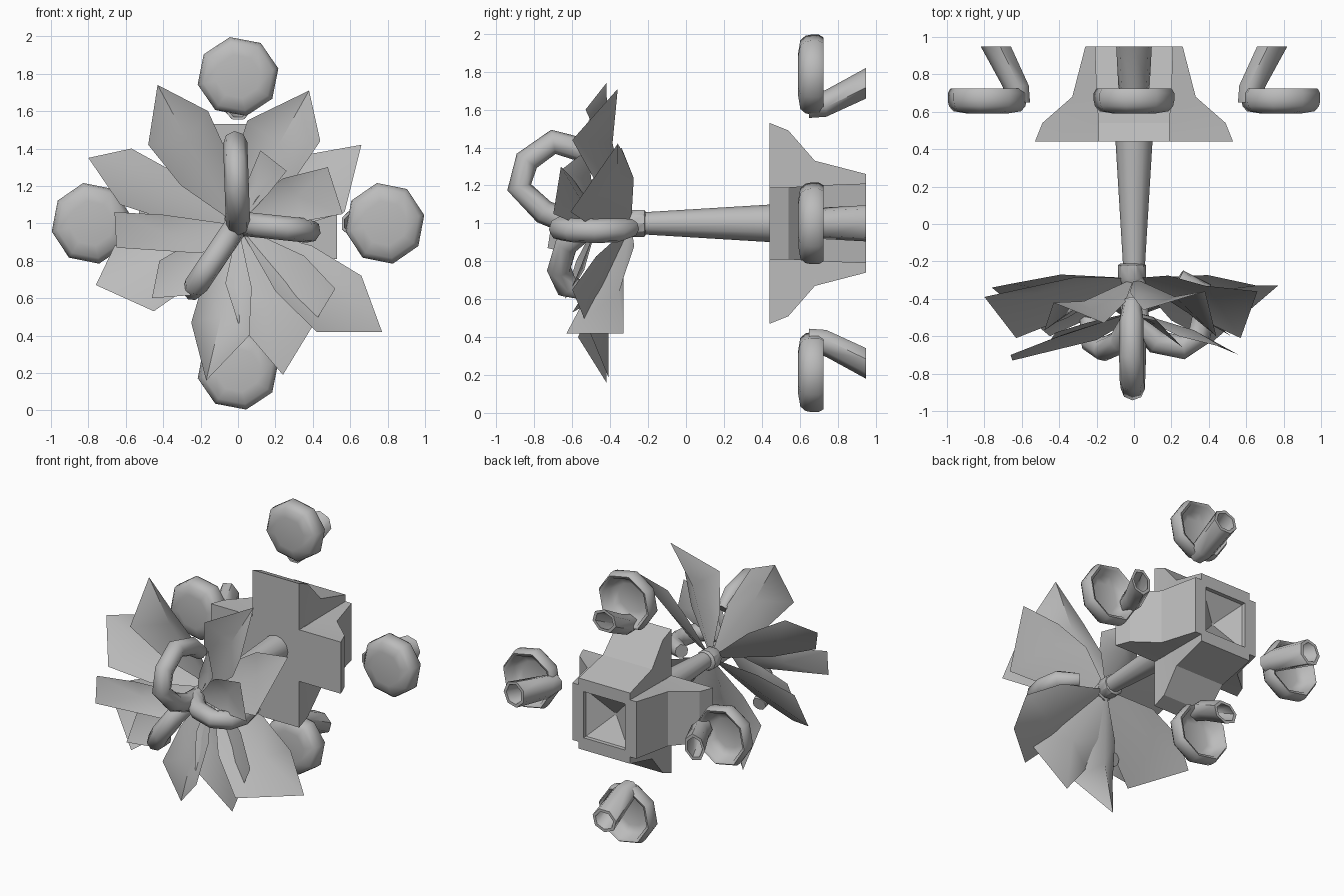
import bpy, bmesh, math
from mathutils import Vector

cube = bpy.data.objects.get("Cube")
if cube:
    bpy.data.objects.remove(cube, do_unlink=True)

grey = bpy.data.materials.new("plain grey")
grey.use_nodes = True
COLOR = (0.5, 0.5, 0.5, 1)
grey.diffuse_color = COLOR
grey.node_tree.nodes["Principled BSDF"].inputs["Base Color"].default_value = COLOR


def place(r, t, y, angle):
    """Point at radius r and sideways offset t, turned about the stem axis."""
    a = math.radians(angle)
    c, s = math.cos(a), math.sin(a)
    return Vector((r * c - t * s, y, 1 + r * s + t * c))


def finish(name, bm, sharp=35):
    bmesh.ops.recalc_face_normals(bm, faces=bm.faces)
    mesh = bpy.data.meshes.new(name)
    bm.to_mesh(mesh)
    bm.free()
    mesh.materials.append(grey)
    obj = bpy.data.objects.new(name, mesh)
    bpy.context.collection.objects.link(obj)
    bpy.ops.object.select_all(action='DESELECT')
    obj.select_set(True)
    bpy.context.view_layer.objects.active = obj
    bpy.ops.object.shade_smooth_by_angle(angle=math.radians(sharp))


def loft(name, rings, sharp=35, closed=False):
    """Skin a row of equal rings, capping the ends or joining them."""
    bm = bmesh.new()
    rows = [[bm.verts.new(p) for p in ring] for ring in rings]
    n = len(rows[0])
    pairs = list(zip(rows, rows[1:]))
    if closed:
        pairs.append((rows[-1], rows[0]))
    else:
        bm.faces.new(rows[0])
        bm.faces.new(rows[-1])
    for a, b in pairs:
        for i in range(n):
            j = (i + 1) % n
            bm.faces.new((a[i], a[j], b[j], b[i]))
    finish(name, bm, sharp)


def ellipse(r, y, rr, rt, sides, angle, phase=0.0):
    """Ring around a radial centre line."""
    turn = [2 * math.pi * i / sides + phase for i in range(sides)]
    return [place(r + rr * math.cos(u), rt * math.sin(u), y, angle) for u in turn]


def square(h, y):
    return [place(h * a, h * b, y, 0) for a, b in ((1, 1), (-1, 1), (-1, -1), (1, -1))]


# Socket: square core with a sunken pyramid in the back
loft("socket_core", [square(0.19, 0.44), square(0.2, 0.94), square(0.17, 0.94),
                     square(0.17, 0.92), square(0.01, 0.82)], 10)

# Four flared socket fins and four hollow cups with their tubes
FIN = ((0.53, 0.19, 0.44), (0.49, 0.19, 0.54), (0.33, 0.2, 0.68), (0.26, 0.21, 0.95))
CUP = ((0.55, 0.592), (0.86, 0.603), (0.97, 0.63), (1, 0.66), (1, 0.7), (0.93, 0.725),
       (0.83, 0.715), (0.75, 0.65), (0.5, 0.63))
TUBE = ((0.61, 0.65, 0.06), (0.63, 0.74, 0.075), (0.735, 0.95, 0.085))
for side, angle in (("left", 0), ("upper", 90), ("right", 180), ("lower", 270)):
    loft(side + "_socket_fin",
         [[place(r, w, y, angle), place(r, -w, y, angle),
           place(0.17, -w, y, angle), place(0.17, w, y, angle)] for r, w, y in FIN], 10)
    loft(side + "_cup", [ellipse(0.785, y, 0.215 * s, 0.22 * s, 8, angle, 0.2)
                         for s, y in CUP], 60)
    outer = [ellipse(r, y, s, s * 1.15, 7, angle) for r, y, s in TUBE]
    inner = [ellipse(r, y, s * 0.75, s * 0.88, 7, angle) for r, y, s in reversed(TUBE)]
    loft(side + "_cup_tube", outer + inner, 60, closed=True)

# Stem and its collar
loft("stem", [ellipse(0, y, r, r, 12, 0)
              for y, r in ((-0.3, 0.055), (-0.2, 0.06), (0.46, 0.1))])
loft("stem_collar", [ellipse(-0.01, y, r, r, 10, 0)
                     for y, r in ((-0.33, 0.05), (-0.29, 0.075), (-0.22, 0.075), (-0.21, 0.06))])


def petal(name, base_y, bulge, front, tip, back):
    """Cupped blade from the flower centre with a crease down the middle."""
    base = Vector((0, base_y, 0.99))
    front, tip, back = Vector(front), Vector(tip), Vector(back)
    middle = (front + back + tip + base) / 4 + Vector((0, 0.04, 0))
    across = (front - back) * bulge
    near_front = base.lerp(front, 0.55) + across
    near_back = base.lerp(back, 0.55) - across
    bm = bmesh.new()
    rim = [bm.verts.new(p) for p in (base, near_front, front, tip, back, near_back)]
    hub = bm.verts.new(middle)
    for i, v in enumerate(rim):
        bm.faces.new((v, rim[(i + 1) % len(rim)], hub))
    finish(name, bm, 60)


# Outer petals: forward corner, tip, rear corner
OUTER = (
    ((-0.48, -0.57, 1.42), (-0.43, -0.42, 1.74), (-0.16, -0.53, 1.6)),
    ((0.44, -0.6, 1.44), (0.38, -0.36, 1.71), (0.05, -0.46, 1.55)),
    ((0.57, -0.61, 1.06), (0.66, -0.36, 1.42), (0.38, -0.33, 1.37)),
    ((0.42, -0.63, 0.42), (0.77, -0.33, 0.42), (0.66, -0.33, 0.72)),
    ((0.52, -0.6, 0.65), (0.24, -0.41, 0.19), (0.0, -0.5, 0.47)),
    ((-0.25, -0.52, 0.47), (-0.17, -0.42, 0.16), (0.06, -0.57, 0.4)),
    ((-0.45, -0.6, 0.53), (-0.76, -0.34, 0.67), (-0.66, -0.32, 0.88)),
    ((-0.63, -0.61, 1.1), (-0.8, -0.39, 1.35), (-0.57, -0.34, 1.4)),
)
for i, corners in enumerate(OUTER):
    petal(f"outer_petal_{i + 1}", -0.29, 0.13, *corners)

# Inner petals
INNER = (
    ((-0.66, -0.7, 1.06), (-0.65, -0.73, 0.87), (-0.2, -0.62, 0.84)),
    ((0.56, -0.7, 1.05), (0.48, -0.66, 1.3), (0.24, -0.6, 1.24)),
    ((-0.2, -0.62, 0.62), (-0.46, -0.64, 0.6), (-0.42, -0.58, 0.8)),
    ((0.26, -0.66, 1.28), (0.12, -0.52, 1.39), (0.04, -0.5, 1.2)),
)
for i, corners in enumerate(INNER):
    petal(f"inner_petal_{i + 1}", -0.47, 0.08, *corners)


def tendril(name, angle, path):
    """Round curled tube through radius and depth points."""
    data = bpy.data.curves.new(name, 'CURVE')
    data.dimensions = '3D'
    data.bevel_depth = 0.065
    data.bevel_resolution = 2
    data.use_fill_caps = True
    spline = data.splines.new('POLY')
    spline.points.add(len(path) - 1)
    for k, (point, (r, y)) in enumerate(zip(spline.points, path)):
        point.co = (*place(r, 0, y, angle), 1)
        point.radius = 0.75 if k == len(path) - 1 else 1
    spline.use_smooth = True
    data.materials.append(grey)
    bpy.context.collection.objects.link(bpy.data.objects.new(name, data))


# Curled tendrils in the flower's heart
tendril("upper_tendril", 92, ((-0.02, -0.3), (0, -0.6), (0.06, -0.75), (0.19, -0.88),
                              (0.33, -0.84), (0.43, -0.7), (0.38, -0.52), (0.3, -0.42)))
tendril("side_tendril", -6, ((0, -0.3), (0.02, -0.52), (0.12, -0.63), (0.26, -0.66),
                             (0.35, -0.6), (0.38, -0.48), (0.36, -0.36), (0.24, -0.29)))
tendril("lower_tendril", -124, ((0, -0.3), (0.02, -0.52), (0.13, -0.63), (0.29, -0.67),
                                (0.4, -0.63), (0.44, -0.5)))
